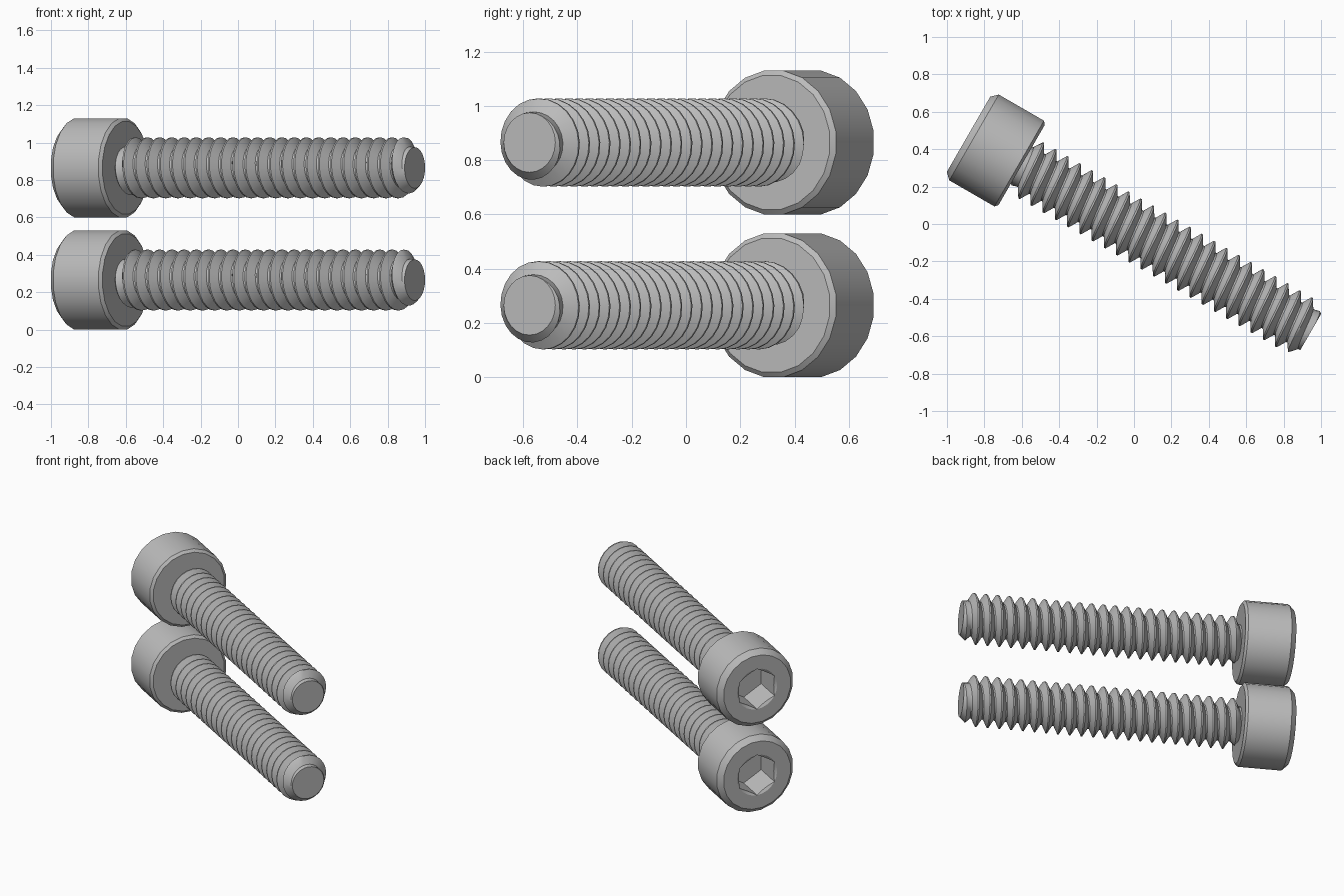
import bpy
import bmesh
from math import sin, cos, pi, radians

if "Cube" in bpy.data.objects:
    bpy.data.objects.remove(bpy.data.objects["Cube"], do_unlink=True)

# Screw dimensions, measured along the local x axis (head at -x, tip at +x)
BACK, UNDER, TIP = -1.006, -0.678, 1.107
HEAD_R, CREST_R, ROOT_R, TIP_R = 0.268, 0.163, 0.113, 0.11
SOCKET_R, SOCKET_DEPTH = 0.14, 0.2
PITCH, FIRST_CREST = 0.0755, -0.638
HEAD_SIDES, SIDES = 20, 24

steel = bpy.data.materials.new("steel grey")
steel.use_nodes = True
grey = (0.5, 0.5, 0.5, 1)
steel.diffuse_color = grey
steel.node_tree.nodes["Principled BSDF"].inputs["Base Color"].default_value = grey


def polar(x, r, a):
    return (x, r * cos(a), r * sin(a))


def ring(bm, x, r, count, turn=0.0):
    return [bm.verts.new(polar(x, r, turn + 2 * pi * i / count)) for i in range(count)]


def skin(bm, a, b):
    n = len(a)
    for i in range(n):
        j = (i + 1) % n
        bm.faces.new((a[i], a[j], b[j], b[i]))


def loop_edges(bm, verts):
    return [bm.edges.get((v, verts[i - 1])) for i, v in enumerate(verts)]


def finish(bm, name):
    bmesh.ops.remove_doubles(bm, verts=bm.verts, dist=1e-5)
    bmesh.ops.recalc_face_normals(bm, faces=bm.faces)
    mesh = bpy.data.meshes.new(name)
    bm.to_mesh(mesh)
    bm.free()
    mesh.materials.append(steel)
    return mesh


def make_head():
    bm = bmesh.new()
    # Outer shell with a chamfer at each end
    profile = [(UNDER, 0.25), (UNDER - 0.015, HEAD_R), (BACK + 0.034, HEAD_R), (BACK, 0.235)]
    shell = [ring(bm, x, r, HEAD_SIDES, pi / HEAD_SIDES) for x, r in profile]
    bm.faces.new(shell[0])
    for a, b in zip(shell, shell[1:]):
        skin(bm, a, b)
    # Hexagonal socket with a round countersunk mouth
    mouth = ring(bm, BACK, SOCKET_R, SIDES, pi / 2)
    rim, floor = [], []
    for i in range(SIDES):
        a = 2 * pi * i / SIDES
        r = SOCKET_R * cos(pi / 6) / cos(a % (pi / 3) - pi / 6)
        rim.append(bm.verts.new(polar(BACK + (SOCKET_R - r) * 0.58, r, a + pi / 2)))
        floor.append(bm.verts.new(polar(BACK + SOCKET_DEPTH, r, a + pi / 2)))
    skin(bm, mouth, rim)
    skin(bm, rim, floor)
    bm.faces.new(floor)
    bmesh.ops.bridge_loops(bm, edges=loop_edges(bm, shell[-1]) + loop_edges(bm, mouth))
    return finish(bm, "screw_head")


def make_shaft():
    bm = bmesh.new()
    # One thread turn: root, crest flat, root, then the next root
    thread = [(-0.44, ROOT_R), (-0.06, CREST_R), (0.06, CREST_R), (0.44, ROOT_R), (0.56, ROOT_R)]
    previous = None
    for n in range(-2 * SIDES, 26 * SIDES):
        turn = n / SIDES
        row = []
        for f, r in thread:
            x = min(max(FIRST_CREST + PITCH * (turn + f), UNDER), TIP)
            # Thread fades in at the head and is chamfered at the tip
            r = min(r, ROOT_R + (x - UNDER) * 1.3, TIP_R + (TIP - x) * 0.85)
            row.append(bm.verts.new(polar(x, r, 2 * pi * (n % SIDES) / SIDES)))
        if previous:
            for i in range(len(thread) - 1):
                bm.faces.new((previous[i], previous[i + 1], row[i + 1], row[i]))
        previous = row
    # End caps
    bm.faces.new(ring(bm, TIP, TIP_R, SIDES))
    bm.faces.new(ring(bm, UNDER, ROOT_R, SIDES))
    return finish(bm, "threaded_shaft")


# Two identical screws, one above the other
parts = [make_head(), make_shaft()]
for label, z in (("lower", 0.265), ("upper", 0.865)):
    for mesh in parts:
        obj = bpy.data.objects.new(label + "_" + mesh.name, mesh)
        bpy.context.collection.objects.link(obj)
        obj.location = (-0.0135, -0.0234, z)
        obj.rotation_euler = (0, 0, radians(-30))
        bpy.ops.object.select_all(action="DESELECT")
        obj.select_set(True)
        bpy.context.view_layer.objects.active = obj
        bpy.ops.object.shade_smooth_by_angle(angle=radians(30))
